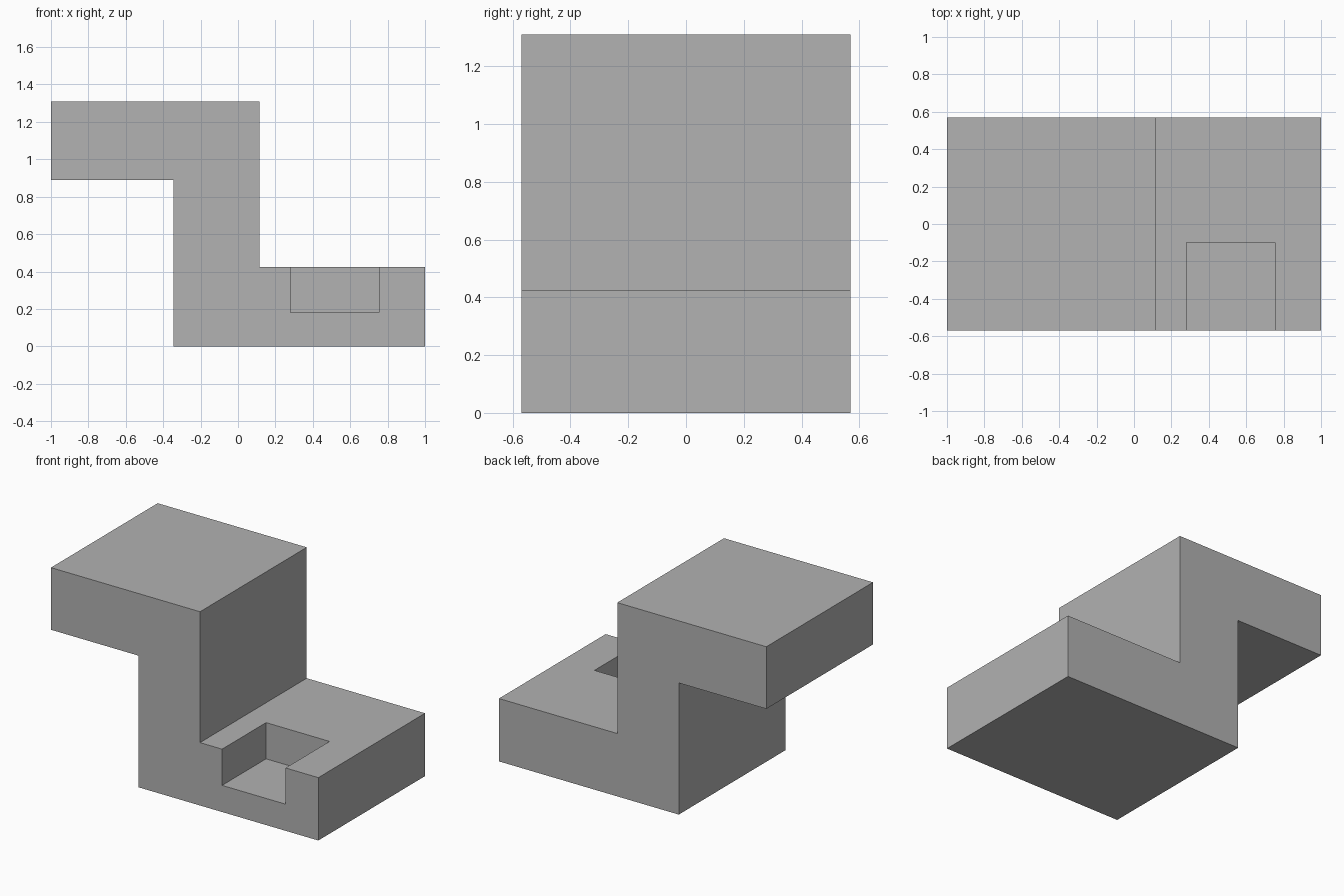
import bpy
import bmesh

cube = bpy.data.objects.get("Cube")
if cube:
    bpy.data.objects.remove(cube, do_unlink=True)

HALF_DEPTH = 0.57

# Single plain grey
grey = bpy.data.materials.new("plain_grey")
grey.use_nodes = True
colour = (0.445, 0.445, 0.445, 1)
grey.diffuse_color = colour
grey.node_tree.nodes["Principled BSDF"].inputs["Base Color"].default_value = colour


def extrude_profile(name, profile, y0, y1):
    """Extrude an x-z outline along y into a solid object."""
    bm = bmesh.new()
    face = bm.faces.new([bm.verts.new((x, y0, z)) for x, z in profile])
    result = bmesh.ops.extrude_face_region(bm, geom=[face])
    verts = [v for v in result["geom"] if isinstance(v, bmesh.types.BMVert)]
    bmesh.ops.translate(bm, verts=verts, vec=(0, y1 - y0, 0))
    bmesh.ops.recalc_face_normals(bm, faces=bm.faces)
    mesh = bpy.data.meshes.new(name)
    bm.to_mesh(mesh)
    bm.free()
    mesh.materials.append(grey)
    obj = bpy.data.objects.new(name, mesh)
    bpy.context.collection.objects.link(obj)
    return obj


# Z-shaped block: lower foot, upright and overhanging top arm
block = extrude_profile("stepped_block", [
    (-0.345, 0), (1, 0), (1, 0.425), (0.115, 0.425),
    (0.115, 1.31), (-1, 1.31), (-1, 0.89), (-0.345, 0.89),
], -HALF_DEPTH, HALF_DEPTH)

# Open-fronted pocket in the foot
cutter = extrude_profile("pocket_cutter", [
    (0.28, 0.18), (0.755, 0.18), (0.755, 0.6), (0.28, 0.6),
], -HALF_DEPTH - 0.2, -0.10)
cutter.hide_render = True
cutter.hide_viewport = True

pocket = block.modifiers.new("pocket", "BOOLEAN")
pocket.operation = "DIFFERENCE"
pocket.solver = "EXACT"
pocket.object = cutter
